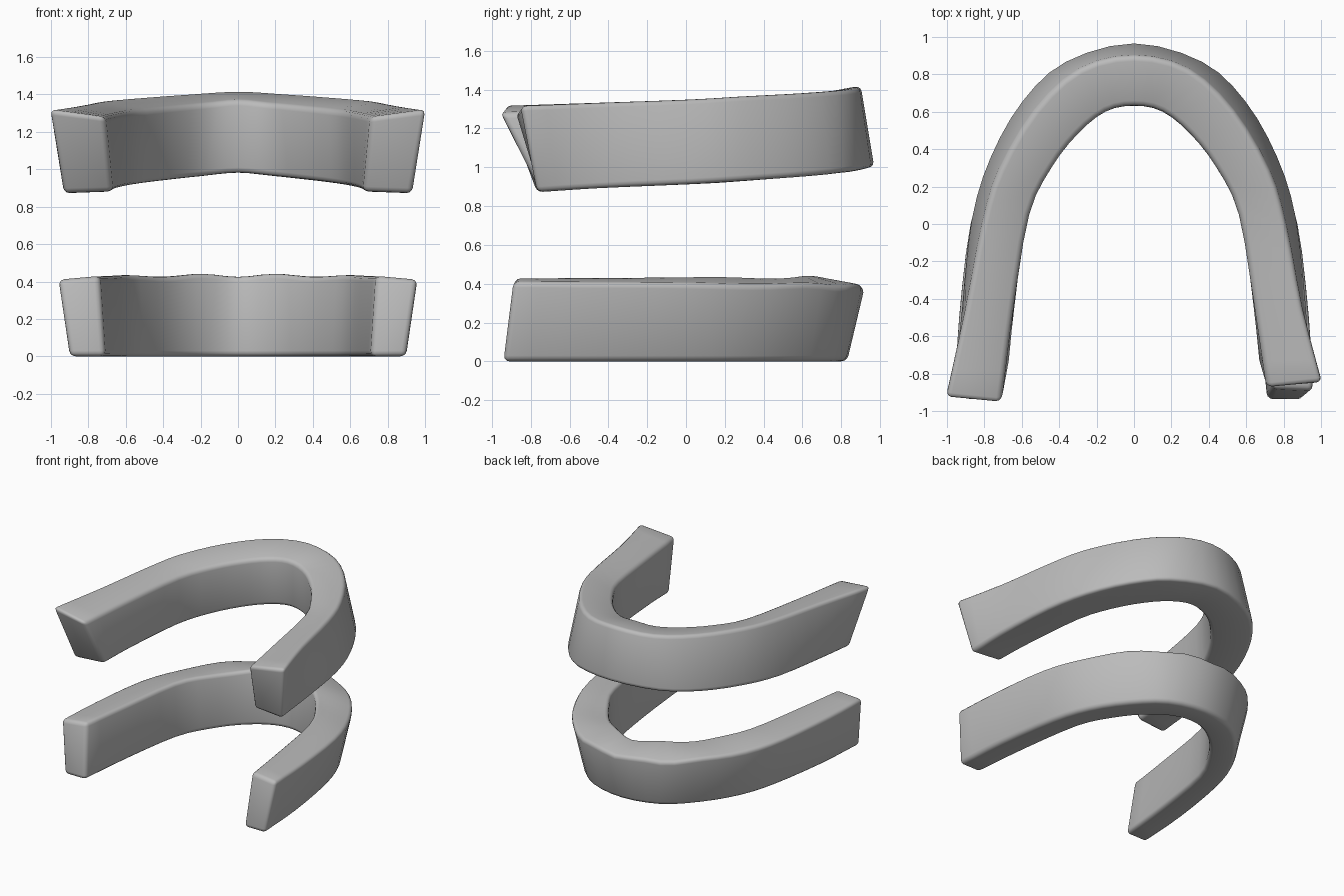
import bpy, bmesh, math
from mathutils import Vector

cube = bpy.data.objects.get("Cube")
if cube:
    bpy.data.objects.remove(cube, do_unlink=True)

STEPS = 3        # smooth samples between neighbouring stations
BEVEL = 0.03

grey = bpy.data.materials.new("plain grey")
grey.use_nodes = True
colour = (0.5, 0.5, 0.5, 1)
grey.diffuse_color = colour
grey.node_tree.nodes["Principled BSDF"].inputs["Base Color"].default_value = colour


def catmull(a, b, c, d, t):
    """Point at t on the smooth curve between b and c."""
    return 0.5 * (2 * b + (c - a) * t + (2 * a - 5 * b + 4 * c - d) * t ** 2
                  + (3 * b - a - 3 * c + d) * t ** 3)


def smooth_path(points):
    """Resample a coarse path into a smooth one."""
    padded = [2 * points[0] - points[1]] + points + [2 * points[-1] - points[-2]]
    path = []
    for i in range(len(points) - 1):
        for s in range(STEPS):
            path.append(catmull(*padded[i:i + 4], s / STEPS))
    return path + [points[-1]]


def rail(half, z_end, z_apex, skew=0, wave=0):
    """One long edge of an arch: half outline from the left end to the apex, mirrored."""
    last = len(half) - 1
    left = [Vector((x, y, z_end + (z_apex - z_end) * i / last))
            for i, (x, y) in enumerate(half)]
    right = [Vector((-p.x, p.y, p.z)) for p in reversed(left[:-1])]
    points = left + right
    points[0].y += skew
    points[-1].y -= skew
    path = smooth_path(points)
    for p in path:
        p.z += wave * math.cos(p.x * 16 + math.pi) * max(0, p.y + 0.5)
    return path


def arch(name, rails):
    """Skin four rails into a closed horseshoe bar with rounded edges."""
    bm = bmesh.new()
    rings = [[bm.verts.new(p) for p in section] for section in zip(*rails)]
    for a, b in zip(rings, rings[1:]):
        for k in range(4):
            n = (k + 1) % 4
            bm.faces.new((a[k], a[n], b[n], b[k]))
    bm.faces.new(rings[0])
    bm.faces.new(rings[-1])
    bmesh.ops.recalc_face_normals(bm, faces=bm.faces)
    corners = [e for e in bm.edges if e.calc_face_angle() > math.radians(40)]
    bmesh.ops.bevel(bm, geom=corners, offset=BEVEL, segments=3, profile=0.5,
                    affect='EDGES', clamp_overlap=True)
    mesh = bpy.data.meshes.new(name)
    bm.to_mesh(mesh)
    bm.free()
    mesh.materials.append(grey)
    obj = bpy.data.objects.new(name, mesh)
    bpy.context.collection.objects.link(obj)
    bpy.ops.object.select_all(action='DESELECT')
    obj.select_set(True)
    bpy.context.view_layer.objects.active = obj
    bpy.ops.object.shade_smooth_by_angle(angle=math.radians(45))
    return obj


# Upper arch: flares outward at the bottom of the curve, ends lean forward at the top
upper_top_outer = [(1.01, -.89), (.9, -.45), (.81, 0), (.72, .29), (.53, .61), (.29, .83), (0, .9)]
upper_top_inner = [(.71, -.92), (.645, -.45), (.56, .05), (.44, .3), (.3, .48), (.15, .6), (0, .63)]
upper_low_inner = [(.67, -.75), (.64, -.45), (.57, .05), (.46, .31), (.32, .5), (.17, .62), (0, .66)]
upper_low_outer = [(.93, -.77), (.92, -.45), (.87, .03), (.77, .36), (.6, .66), (.37, .87), (0, .97)]
arch("upper_arch", [
    rail(upper_top_outer, 1.32, 1.42, skew=.04),
    rail(upper_top_inner, 1.28, 1.37, skew=.04),
    rail(upper_low_inner, .88, .98),
    rail(upper_low_outer, .87, 1.0),
])

# Lower arch: flat base, wider and gently wavy at the top
lower_top_outer = [(.96, -.89), (.94, -.5), (.88, 0), (.77, .33), (.59, .62), (.35, .83), (0, .92)]
lower_top_inner = [(.74, -.88), (.68, -.45), (.6, .05), (.48, .3), (.33, .5), (.17, .62), (0, .68)]
lower_low_inner = [(.71, -.94), (.66, -.45), (.58, .05), (.46, .3), (.32, .48), (.16, .6), (0, .64)]
lower_low_outer = [(.9, -.94), (.87, -.5), (.79, 0), (.69, .3), (.52, .56), (.3, .76), (0, .83)]
arch("lower_arch", [
    rail(lower_top_outer, .41, .39, wave=.006),
    rail(lower_top_inner, .43, .44, wave=.008),
    rail(lower_low_inner, 0, 0),
    rail(lower_low_outer, 0, 0),
])
